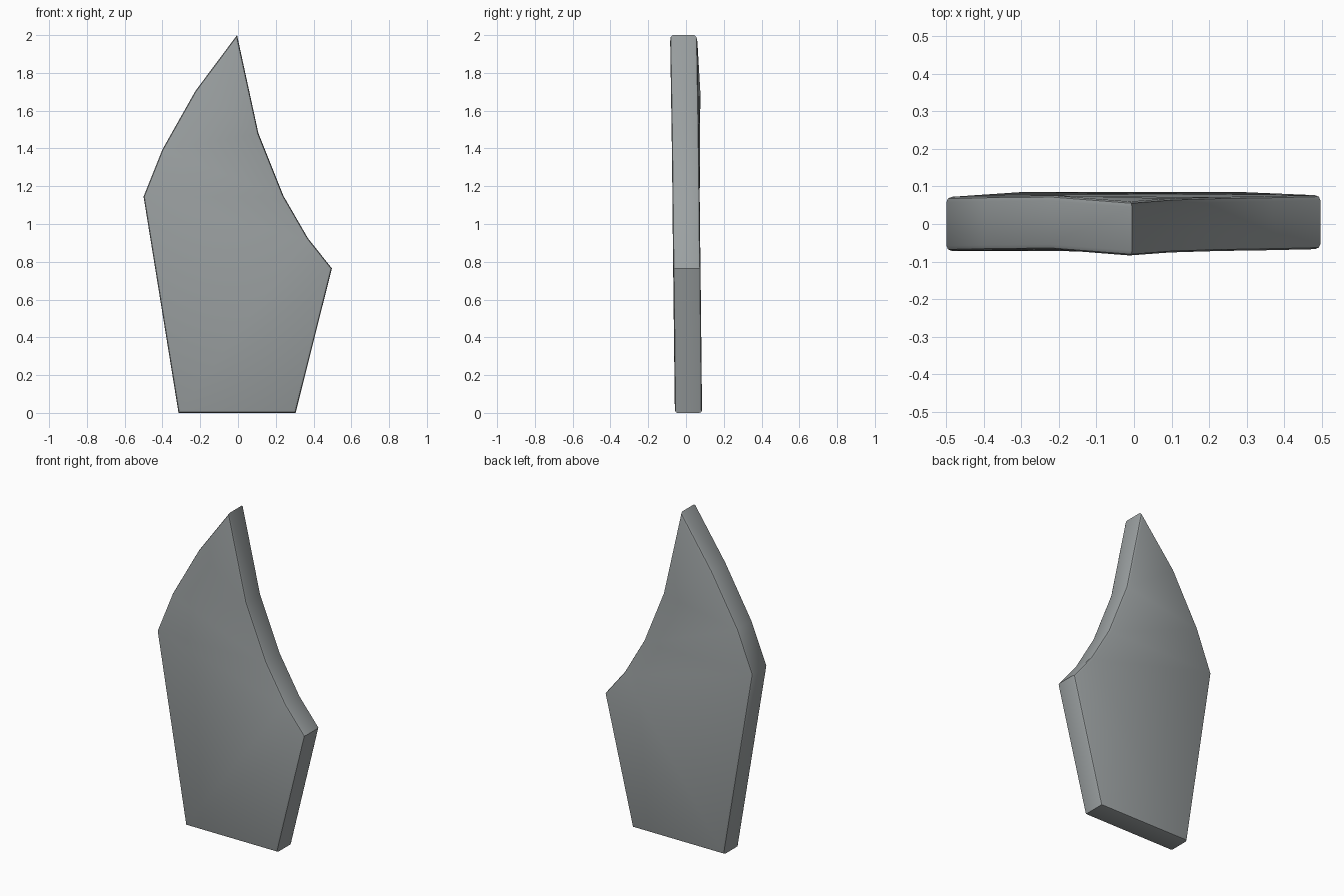
import bpy, bmesh, math

if "Cube" in bpy.data.objects:
    bpy.data.objects.remove(bpy.data.objects["Cube"])

# Outline seen from the front: x, z, and y shift of the slightly bent slab
outline = [
    (-0.315, 0.00, 0.013), (0.305, 0.00, 0.013), (0.497, 0.765, 0.005),
    (0.37, 0.925, 0.002), (0.24, 1.15, 0.000), (0.108, 1.48, -0.004),
    (-0.005, 2.00, -0.013), (-0.225, 1.705, 0.004), (-0.40, 1.395, 0.002),
    (-0.50, 1.145, 0.000),
]
HALF = 0.072

# Slab body: front and back outlines joined by side walls
bm = bmesh.new()
front = [bm.verts.new((x, y - HALF, z)) for x, z, y in outline]
back = [bm.verts.new((x, y + HALF, z)) for x, z, y in outline]
caps = [bm.faces.new(front), bm.faces.new(back[::-1])]
n = len(outline)
for i in range(n):
    j = (i + 1) % n
    bm.faces.new((front[j], front[i], back[i], back[j]))
bmesh.ops.recalc_face_normals(bm, faces=bm.faces[:])

# Narrow rounded rim on both broad faces
rim = list({e for f in caps for e in f.edges})
bmesh.ops.bevel(bm, geom=rim, offset=0.014, offset_type='OFFSET',
                segments=2, profile=0.5, affect='EDGES')
bmesh.ops.triangulate(bm, faces=[f for f in bm.faces if len(f.verts) > 4])

mesh = bpy.data.meshes.new("pointed_slab")
bm.to_mesh(mesh)
bm.free()
slab = bpy.data.objects.new("pointed_slab", mesh)
bpy.context.collection.objects.link(slab)

# Flat slate grey
grey = bpy.data.materials.new("slate_grey")
grey.diffuse_color = (0.33, 0.355, 0.36, 1.0)
grey.use_nodes = True
grey.node_tree.nodes["Principled BSDF"].inputs["Base Color"].default_value = grey.diffuse_color
mesh.materials.append(grey)

bpy.context.view_layer.objects.active = slab
slab.select_set(True)
bpy.ops.object.shade_smooth_by_angle(angle=math.radians(30))
